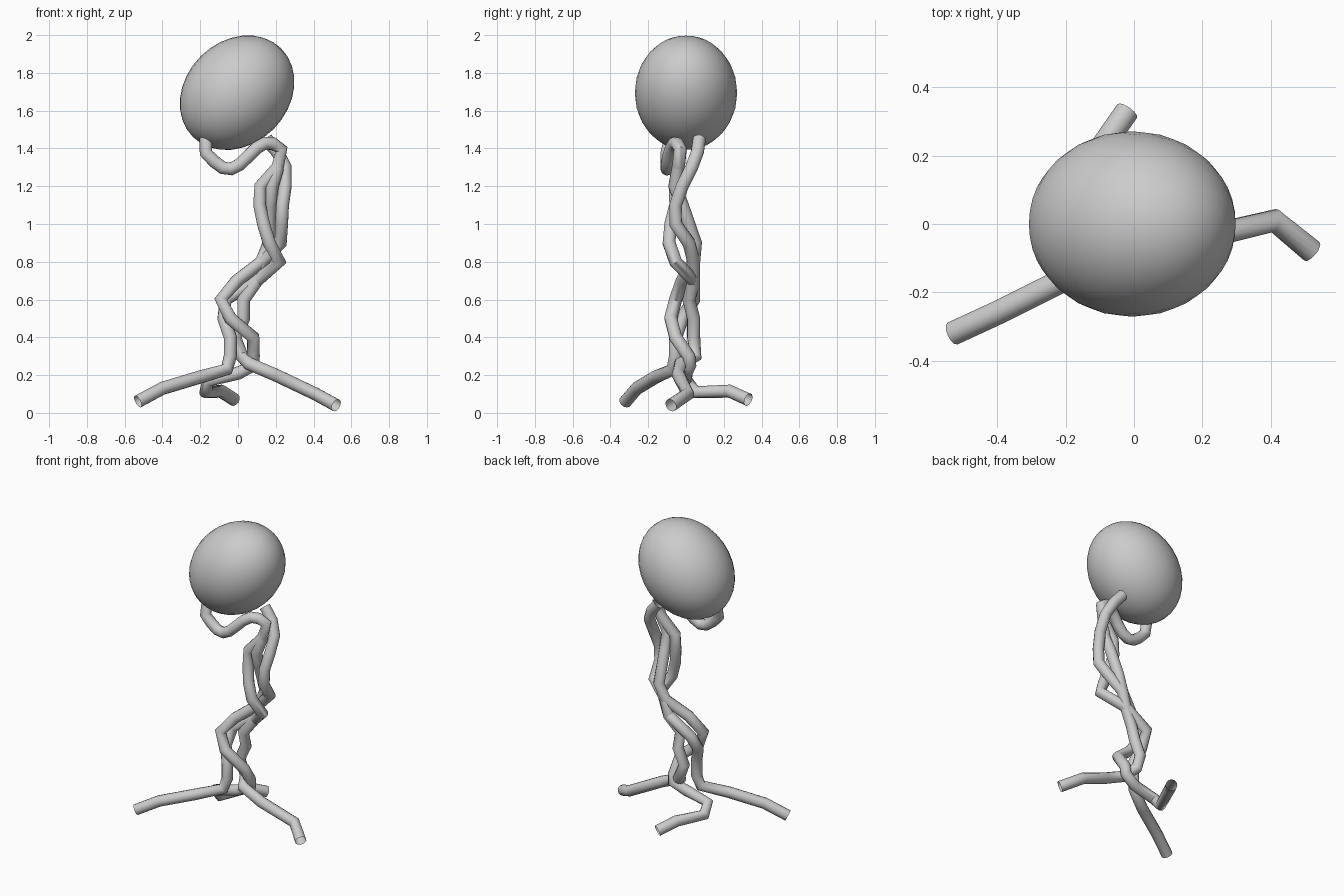
import bpy
from math import cos, sin, radians

cube = bpy.data.objects.get("Cube")
if cube:
    bpy.data.objects.remove(cube, do_unlink=True)

grey = bpy.data.materials.new("plain_grey")
grey.use_nodes = True
grey.diffuse_color = (0.6, 0.6, 0.6, 1)
shader = grey.node_tree.nodes["Principled BSDF"]
shader.inputs["Base Color"].default_value = grey.diffuse_color

# Sideways sway of the twisted column, one value per step of height
STEP = 0.2
SWAY = [0.02, 0.02, -0.03, 0.16, 0.17, 0.18, 0.22]
WIND_RADIUS = 0.07


def column_x(height):
    """Middle of the column at a height, blended between sway values."""
    place = height / STEP - 1
    index = int(place)
    blend = place - index
    return SWAY[index] * (1 - blend) + SWAY[index + 1] * blend


def wind(hours):
    """Points around the column; each hour is a twelfth of a turn."""
    points = []
    for level, hour in enumerate(hours):
        height = 0.3 + level * STEP / 2
        angle = radians(hour * 30)
        points.append((column_x(height) + WIND_RADIUS * cos(angle),
                       WIND_RADIUS * sin(angle) - 0.02,
                       height))
    return points


def hook(count=10):
    """Wave that crests beside the head and dips beneath it."""
    points = []
    for i in range(count):
        t = i / (count - 1)
        x = 0.23 - 0.4 * t
        y = -0.03 - 0.07 * min(1, t * 2)
        points.append((x, y, 1.36 + 0.07 * cos((x - 0.16) * 15)))
    return points


def tube(name, points):
    """Open round tube along a polyline, turned into a smooth mesh."""
    curve = bpy.data.curves.new(name, 'CURVE')
    curve.dimensions = '3D'
    curve.bevel_depth = 0.035
    curve.bevel_resolution = 4
    spline = curve.splines.new('POLY')
    spline.points.add(len(points) - 1)
    for target, point in zip(spline.points, points):
        target.co = (*point, 1)
    strand = bpy.data.objects.new(name, curve)
    bpy.context.collection.objects.link(strand)
    bpy.ops.object.select_all(action='DESELECT')
    strand.select_set(True)
    bpy.context.view_layer.objects.active = strand
    bpy.ops.object.convert(target='MESH')
    strand = bpy.context.object
    strand.data.materials.clear()
    strand.data.materials.append(grey)
    bpy.ops.object.shade_smooth_by_angle(angle=radians(60))


# Egg-shaped head with its long axis leaning sideways
bpy.ops.mesh.primitive_uv_sphere_add(segments=32, ring_count=16, radius=1,
                                     location=(-0.005, 0, 1.695),
                                     rotation=(0, radians(45), 0))
head = bpy.context.object
head.name = "head"
head.scale = (0.273, 0.271, 0.331)
head.data.materials.append(grey)
bpy.ops.object.shade_smooth()

# Strand from the front foot, ending in the hook under the head
front_foot = [(-0.53, -0.32, 0.06), (-0.4, -0.26, 0.13),
              (-0.2, -0.16, 0.19), (-0.06, -0.07, 0.23)]
tube("hooked_strand",
     front_foot + wind([7, 7, 6, 4, 2, 11, 9, 8, 7, 7])
     + [(0.21, -0.04, 1.3)] + hook() + [(-0.17, -0.08, 1.46)])

# Strand from the back foot, looping around the others
back_foot = [(-0.02, 0.33, 0.07), (-0.09, 0.23, 0.115), (-0.17, 0.05, 0.11),
             (-0.16, 0, 0.17), (0, 0, 0.21), (0.08, 0.02, 0.25)]
tube("looping_strand",
     back_foot + wind([1, 11, 8, 7, 6, 4, 3])
     + [(0.17, -0.02, 1.1), (0.18, -0.06, 1.2), (0.21, -0.04, 1.3)])

# Strand from the side foot, rising to the back of the head
side_foot = [(0.52, -0.08, 0.04), (0.41, 0.01, 0.1),
             (0.2, -0.04, 0.2), (0.06, -0.03, 0.26)]
tube("rising_strand",
     side_foot + wind([3, 4, 2, 1, 2, 4, 1, 11, 11, 0])
     + [(0.25, 0.03, 1.3), (0.21, 0.06, 1.38), (0.15, 0.07, 1.45)])
